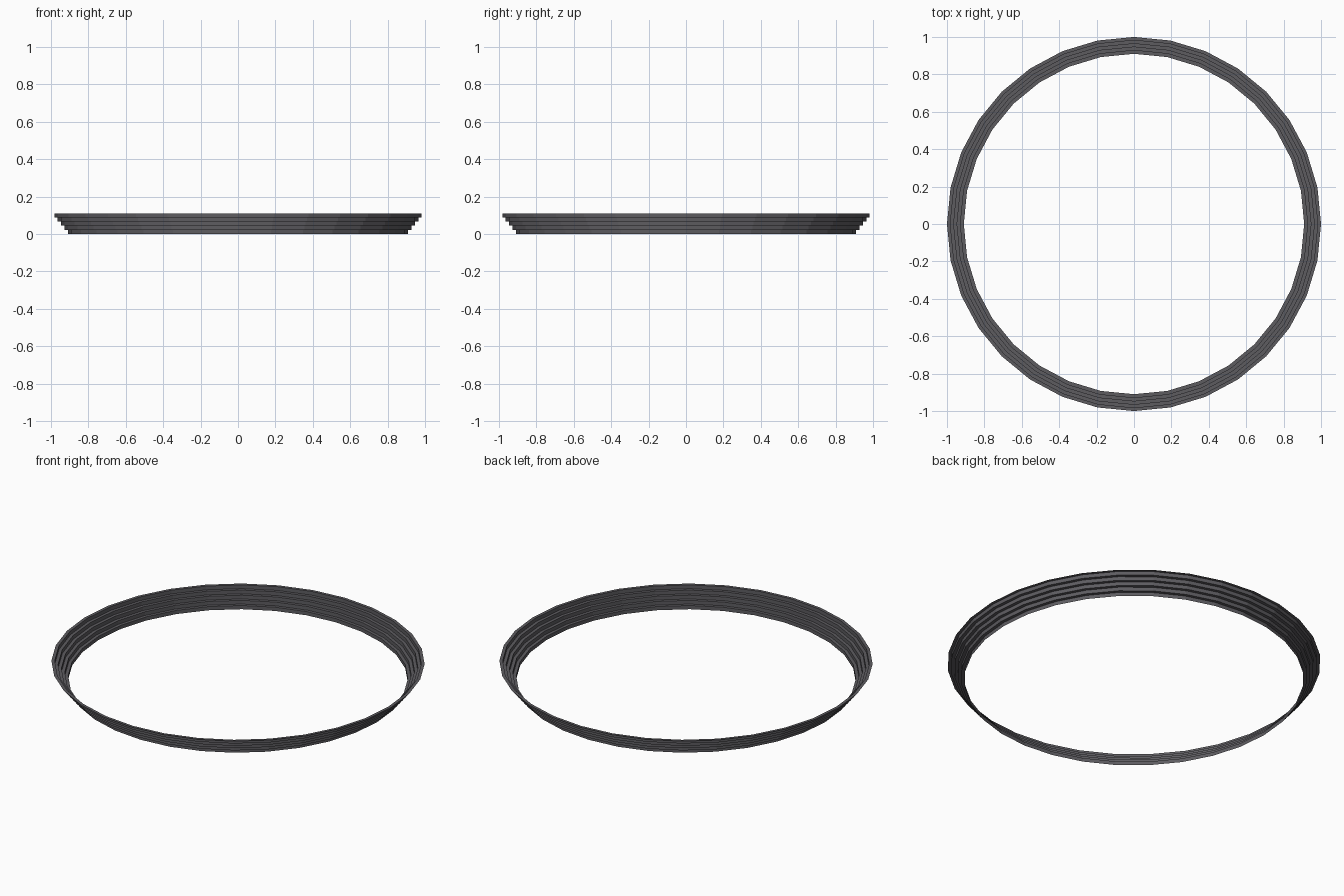
import bpy, bmesh, math

if "Cube" in bpy.data.objects:
    bpy.data.objects.remove(bpy.data.objects["Cube"])

SIDES = 32
STEPS = 5
R_IN, R_OUT, HEIGHT = 0.91, 1.0, 0.11

# Single dark grey colour
grey = bpy.data.materials.new("dark_grey")
grey.diffuse_color = (0.11, 0.107, 0.118, 1)
grey.use_nodes = True
grey.node_tree.nodes["Principled BSDF"].inputs["Base Color"].default_value = grey.diffuse_color

# Staircase profile: riser then tread, repeated outward and upward
run, rise = (R_OUT - R_IN) / STEPS, HEIGHT / STEPS
profile = [(R_IN, 0)]
for i in range(STEPS):
    profile.append((R_IN + run * i, rise * (i + 1)))
    profile.append((R_IN + run * (i + 1), rise * (i + 1)))

# Thin stepped ring, lathed around z
bm = bmesh.new()
rings = [[bm.verts.new((r * math.cos(2 * math.pi * k / SIDES),
                        r * math.sin(2 * math.pi * k / SIDES), z))
          for k in range(SIDES)] for r, z in profile]
for a, b in zip(rings, rings[1:]):
    for k in range(SIDES):
        n = (k + 1) % SIDES
        bm.faces.new((a[k], b[k], b[n], a[n]))  # treads face up
bm.normal_update()

mesh = bpy.data.meshes.new("stepped_ring")
bm.to_mesh(mesh)
bm.free()
mesh.materials.append(grey)
ring = bpy.data.objects.new("stepped_ring", mesh)
bpy.context.collection.objects.link(ring)
